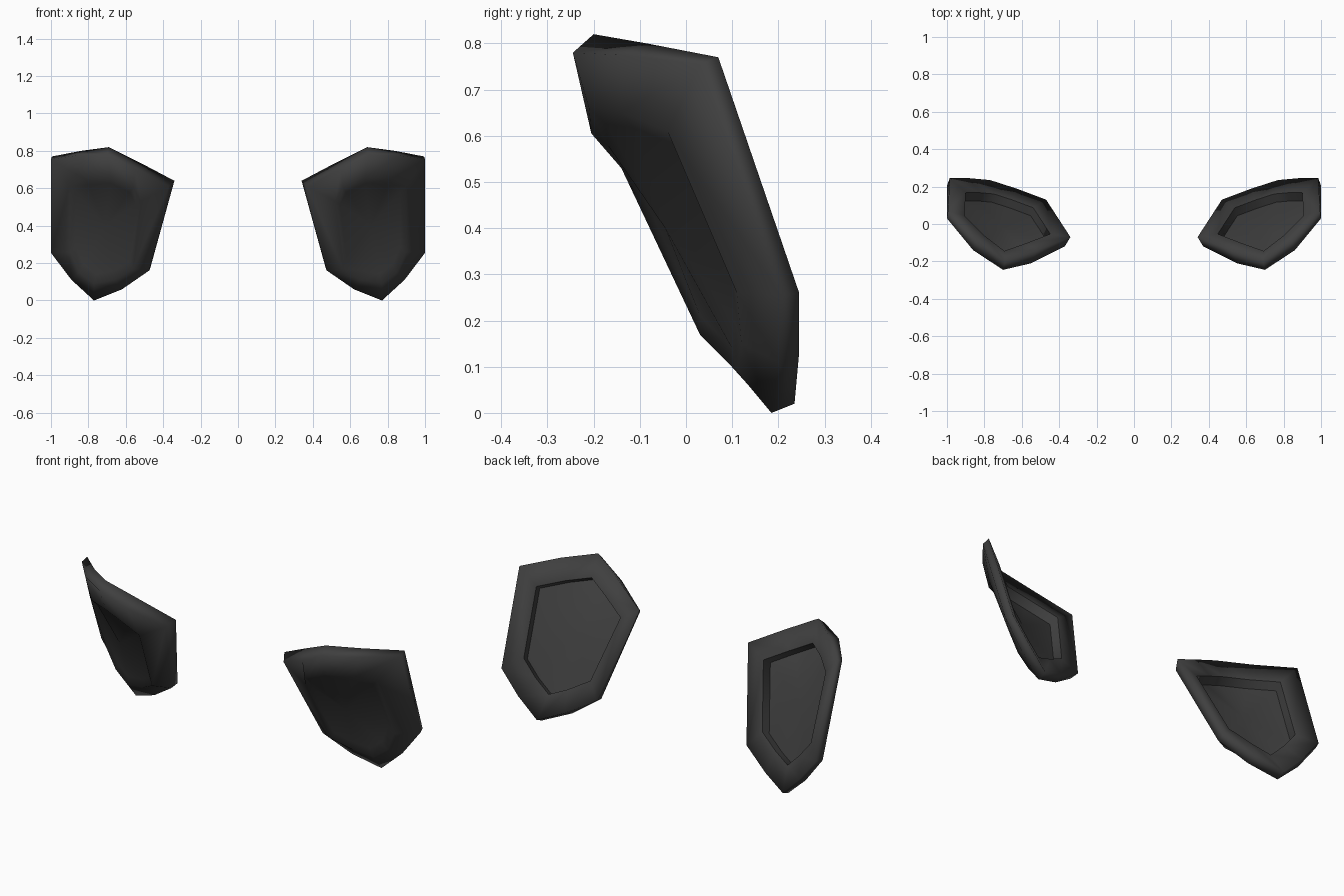
import bpy, bmesh
from mathutils import Vector

if "Cube" in bpy.data.objects:
    bpy.data.objects.remove(bpy.data.objects["Cube"])

mat = bpy.data.materials.new("charcoal")
mat.diffuse_color = (0.05, 0.05, 0.05, 1)
mat.use_nodes = True
mat.node_tree.nodes["Principled BSDF"].inputs["Base Color"].default_value = mat.diffuse_color

# Loops run from the top peak, down the outer side and up the inner side
front_rim = [(.70, -.245, .78), (.86, -.14, .775), (1, .03, .755), (1, .205, .255),
             (.89, .20, .11), (.77, .185, 0), (.62, .135, .06), (.475, .08, .16),
             (.37, -.12, .61), (.55, -.21, .70)]
back_rim = [(.69, -.20, .82), (.84, -.085, .80), (.995, .07, .77), (.985, .245, .26),
            (.88, .245, .13), (.77, .235, .02), (.63, .19, .08), (.47, .13, .17),
            (.34, -.07, .64), (.52, -.14, .735)]
front_panel = [(.68, -.21, .66), (.82, -.14, .65), (.90, -.04, .61), (.90, .11, .26),
               (.85, .12, .15), (.77, .11, .09), (.66, .09, .11), (.56, .03, .17),
               (.52, -.14, .53), (.56, -.205, .605)]
front_mid, back_mid = Vector((.71, -.045, .40)), Vector((.71, -.01, .42))


def inset(loop, mid, amount, push):
    """Shrink a loop toward a centre and push it along a direction."""
    return [Vector(p).lerp(Vector(mid), amount) + Vector(push) for p in loop]


def build_shell(name, side):
    bm = bmesh.new()
    # Front dish -> panel edge -> rim -> back rim -> recess edge -> recess floor
    mid = (.70, .02, .43)
    loops = [inset(front_panel, front_mid, .15, (-.003, .012, .005)),
             front_panel, front_rim, back_rim,
             inset(back_rim, mid, .30, (0, -.01, 0)),
             inset(back_rim, mid, .31, (.011, -.052, -.025))]
    rings = [[bm.verts.new((side * p[0], p[1], p[2])) for p in loop] for loop in loops]
    n = len(front_rim)
    for a, b in zip(rings, rings[1:]):
        for i in range(n):
            j = (i + 1) % n
            bm.faces.new((a[i], a[j], b[j], b[i]))
    for ring, c in ((rings[0], front_mid), (rings[-1], back_mid)):
        v = bm.verts.new((side * c.x, c.y, c.z))
        for i in range(n):
            bm.faces.new((ring[i], ring[(i + 1) % n], v))
    bmesh.ops.recalc_face_normals(bm, faces=bm.faces)
    # Soft shading everywhere, crisp only around the back recess
    for f in bm.faces:
        f.smooth = True
    for ring in rings[4:]:
        for i in range(n):
            bm.edges.get((ring[i], ring[(i + 1) % n])).smooth = False
    me = bpy.data.meshes.new(name)
    bm.to_mesh(me)
    bm.free()
    me.materials.append(mat)
    bpy.context.collection.objects.link(bpy.data.objects.new(name, me))


# Mirrored pair of curved guard plates
build_shell("right_guard", 1)
build_shell("left_guard", -1)
